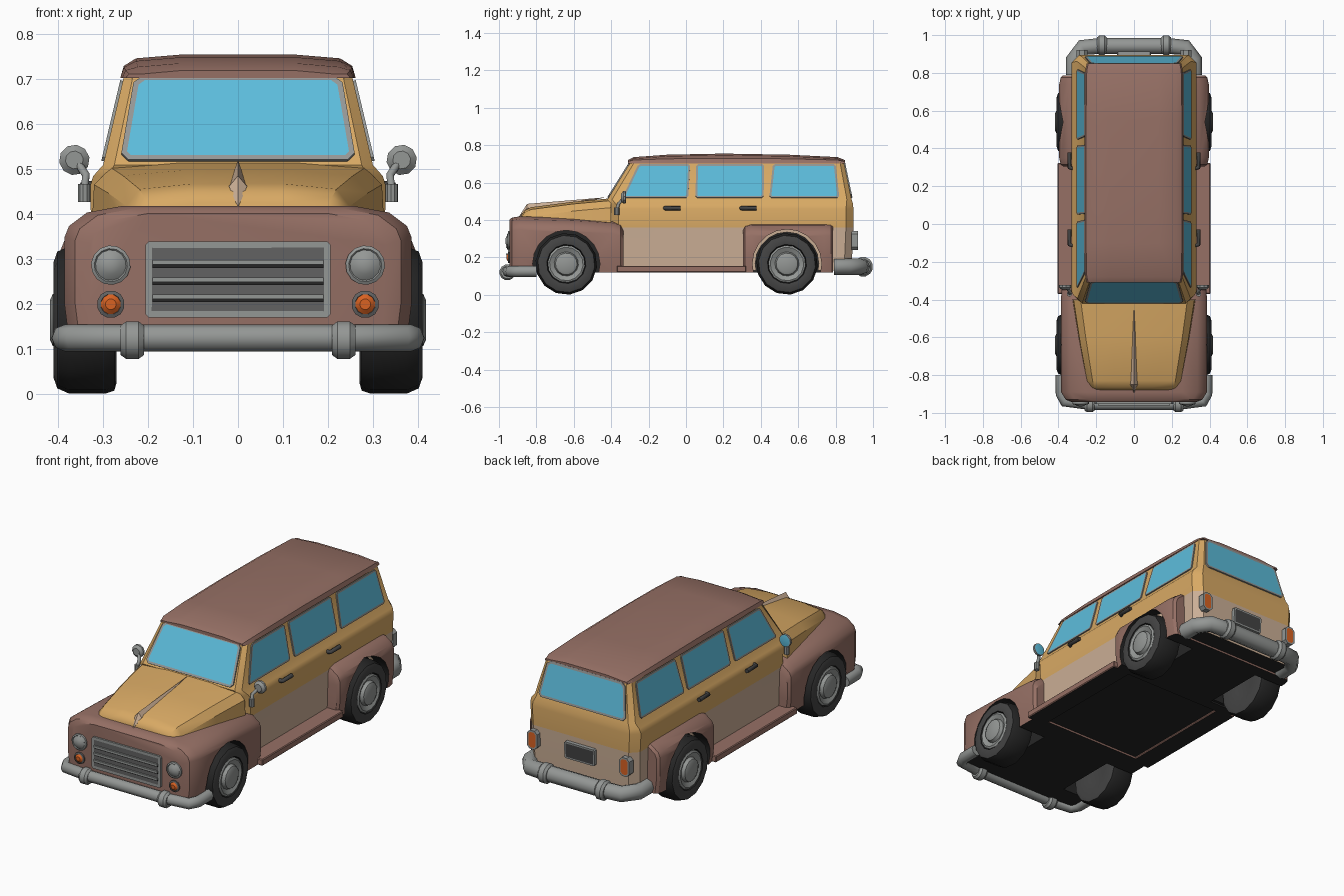
import bpy, bmesh
from math import cos, sin, pi, radians
from mathutils import Vector, Matrix

if "Cube" in bpy.data.objects:
    bpy.data.objects.remove(bpy.data.objects["Cube"])


def material(name, *srgb):
    lin = [((c / 255 + 0.055) / 1.055) ** 2.4 for c in srgb] + [1]
    m = bpy.data.materials.new(name)
    m.use_nodes = True
    m.diffuse_color = lin
    m.node_tree.nodes["Principled BSDF"].inputs["Base Color"].default_value = lin
    return m


brown = material("brown paint", 150, 112, 101)
wood = material("golden wood", 216, 169, 100)
beige = material("beige panel", 203, 175, 150)
glass = material("blue glass", 92, 188, 219)
chrome = material("dull chrome", 148, 151, 149)
grey = material("mid grey", 98, 98, 98)
rubber = material("sidewall grey", 68, 68, 68)
black = material("dark rubber", 38, 38, 38)
orange = material("orange lens", 216, 98, 34)


def finish(name, bm, mats, rule=None):
    bmesh.ops.recalc_face_normals(bm, faces=bm.faces)
    if rule:
        for f in bm.faces:
            f.material_index = rule(f.calc_center_median(), f.normal)
    mesh = bpy.data.meshes.new(name)
    bm.to_mesh(mesh)
    bm.free()
    for m in mats:
        mesh.materials.append(m)
    ob = bpy.data.objects.new(name, mesh)
    bpy.context.collection.objects.link(ob)
    return ob


def loft(name, rings, mats, rule=None):
    bm = bmesh.new()
    rows = [[bm.verts.new(p) for p in r] for r in rings]
    n = len(rows[0])
    for a, b in zip(rows, rows[1:]):
        for i in range(n):
            j = (i + 1) % n
            bm.faces.new((a[i], a[j], b[j], b[i]))
    bm.faces.new(rows[0])
    bm.faces.new(rows[-1])
    return finish(name, bm, mats, rule)


def section(y, half):
    """Closed symmetric cross-section at y from its right half."""
    return [(x, y, z) for x, z in half] + [(-x, y, z) for x, z in reversed(half)]


def lathe(name, centre, axis, profile, mats, seg=14, rule=None):
    """Spin (radius, distance) pairs about an axis through centre."""
    axis = Vector(axis)
    u = axis.orthogonal().normalized()
    v = axis.cross(u)
    c = Vector(centre)
    rings = [[c + axis * d + (u * cos(2 * pi * i / seg) + v * sin(2 * pi * i / seg)) * r
              for i in range(seg)] for r, d in profile]
    return loft(name, rings, mats, rule)


def panel(name, corners, out, cut, thick, inset, frame, fill):
    """Framed plate with clipped corners, standing out of a surface."""
    pts = [Vector(p) for p in corners]
    bm = bmesh.new()
    verts = []
    for i, p in enumerate(pts):
        for q in (pts[i - 1], pts[(i + 1) % len(pts)]):
            verts.append(bm.verts.new(p + (q - p).normalized() * cut))
    f = bm.faces.new(verts)
    f.normal_update()
    if f.normal.dot(Vector(out)) < 0:
        f.normal_flip()
    n = f.normal.copy()
    top = bmesh.ops.extrude_face_region(bm, geom=[f])["geom"]
    bmesh.ops.translate(bm, vec=n * thick, verts=[e for e in top if isinstance(e, bmesh.types.BMVert)])
    face = [e for e in top if isinstance(e, bmesh.types.BMFace)][0]
    bmesh.ops.inset_region(bm, faces=[face], thickness=inset)
    face.material_index = 1
    return finish(name, bm, [frame, fill])


def box(name, lo, hi, mat, bevel=0.0, rule=None, mats=None):
    lo, hi = Vector(lo), Vector(hi)
    bm = bmesh.new()
    bmesh.ops.create_cube(bm, size=1, matrix=Matrix.Translation((lo + hi) / 2) @ Matrix.Diagonal((*(hi - lo), 1)))
    if bevel:
        bmesh.ops.bevel(bm, geom=bm.edges[:], offset=bevel, segments=1, affect='EDGES')
    return finish(name, bm, mats or [mat], rule)


def tube(name, pts, radius, mat):
    cu = bpy.data.curves.new(name, 'CURVE')
    cu.dimensions = '3D'
    cu.bevel_depth, cu.bevel_resolution, cu.use_fill_caps = radius, 2, True
    sp = cu.splines.new('POLY')
    sp.points.add(len(pts) - 1)
    for p, q in zip(sp.points, pts):
        p.co = (*q, 1)
    cu.materials.append(mat)
    ob = bpy.data.objects.new(name, cu)
    bpy.context.collection.objects.link(ob)


def under(c, n):
    return 1 if n.z < -0.9 else 0


FRONT, REAR, AXLE = -0.64, 0.54, 0.165


def cut_wells(ob, y, radius):
    """Carve a pair of dark wheel wells."""
    bm = bmesh.new()
    for s in (1, -1):
        bmesh.ops.create_cone(bm, cap_ends=True, segments=20, radius1=radius, radius2=radius, depth=0.3,
                              matrix=Matrix.Translation((s * 0.36, y, AXLE)) @ Matrix.Rotation(pi / 2, 4, 'Y'))
    cutter = finish("well_cutter", bm, [black, black], lambda c, n: 1)
    cutter.hide_render = True
    mod = ob.modifiers.new("wells", 'BOOLEAN')
    mod.operation, mod.solver, mod.object = 'DIFFERENCE', 'EXACT', cutter
    bpy.context.view_layer.objects.active = ob
    bpy.ops.object.modifier_apply(modifier=mod.name)
    bpy.data.objects.remove(cutter)


# Cabin: stacked rounded rectangles (z, half width, front, back, corner)
def cabin_ring(z, w, f, b, c):
    return [(-w, f + c, z), (c - w, f, z), (w - c, f, z), (w, f + c, z),
            (w, b - c, z), (w - c, b, z), (c - w, b, z), (-w, b - c, z)]


body = loft("cabin_body", [cabin_ring(*r) for r in (
    (0.13, 0.318, -0.40, 0.885, 0.04), (0.36, 0.325, -0.40, 0.895, 0.04), (0.46, 0.33, -0.40, 0.895, 0.04),
    (0.485, 0.322, -0.41, 0.893, 0.035), (0.51, 0.30, -0.42, 0.885, 0.025), (0.71, 0.253, -0.295, 0.843, 0.02))],
    [wood, black, beige], lambda c, n: 1 if n.z < -0.9 else 2 if c.z < 0.36 else 0)
cut_wells(body, REAR, 0.17)

# Roof
loft("roof", [section(y, [(w, 0.703), (w - 0.008, (0.703 + t) / 2), (w - 0.035, t - 0.01), (w / 2, t - 0.002)])
              for y, w, t in ((-0.31, 0.25, 0.722), (-0.28, 0.258, 0.738), (-0.1, 0.262, 0.751), (0.2, 0.262, 0.757),
                              (0.55, 0.262, 0.751), (0.81, 0.258, 0.738), (0.85, 0.25, 0.722))], [brown])

# Hood and its ornament
loft("hood", [section(y, [(w, 0.38), (w * 0.985, t - 0.05), (w * 0.87, t - 0.012), (w * 0.4, t)])
              for y, w, t in ((-0.40, 0.325, 0.516), (-0.60, 0.294, 0.498), (-0.83, 0.252, 0.468),
                              (-0.865, 0.24, 0.45), (-0.88, 0.225, 0.425))], [wood])
bm = bmesh.new()
for p in ((0, -0.43, 0.521), (0.02, -0.85, 0.462), (-0.02, -0.85, 0.462), (0, -0.85, 0.486), (0, -0.895, 0.415)):
    bm.verts.new(p)
bmesh.ops.convex_hull(bm, input=bm.verts)
finish("hood_ornament", bm, [beige])


# Nose with front fenders, and rear fenders (y, half width, top)
def fender_section(y, w, t):
    return section(y, [(w - 0.01, 0.12), (w, 0.2), (w, t - 0.07), (w - 0.01, t - 0.045),
                       (w - 0.05, t - 0.015), (w - 0.13, t)])


nose = loft("nose_and_front_fenders", [fender_section(*r) for r in (
    (-0.943, 0.33, 0.402), (-0.93, 0.362, 0.413), (-0.89, 0.386, 0.419), (-0.6, 0.386, 0.411),
    (-0.39, 0.386, 0.398), (-0.35, 0.383, 0.385), (-0.335, 0.37, 0.36))], [brown, black], under)
cut_wells(nose, FRONT, 0.18)
rear = loft("rear_fenders", [fender_section(*r) for r in (
    (0.305, 0.375, 0.36), (0.315, 0.388, 0.378), (0.35, 0.396, 0.387), (0.74, 0.396, 0.387),
    (0.775, 0.388, 0.385), (0.787, 0.375, 0.378))], [brown, black], under)
cut_wells(rear, REAR, 0.185)

# Windows: surface positions on the sloping cabin walls
def side_x(z):
    return 0.30 - (z - 0.51) * 0.235


def front_y(z):
    return -0.42 + (z - 0.51) * 0.625


def back_y(z):
    return 0.885 - (z - 0.51) * 0.21


LOW, HIGH = 0.518, 0.697
for s, side in ((1, "left"), (-1, "right")):
    for label, a, b, c, d in (("front", -0.34, 0.012, 0.022, -0.255), ("middle", 0.05, 0.415, 0.418, 0.055),
                              ("rear", 0.445, 0.82, 0.80, 0.465)):
        xl, xh = s * side_x(LOW), s * side_x(HIGH)
        panel(f"{side}_{label}_window", [(xl, a, LOW), (xl, b, LOW), (xh, c, HIGH), (xh, d, HIGH)],
              (s, 0, 0), 0.01, 0.006, 0.011, chrome, glass)
for label, wall, out in (("windshield", front_y, -1), ("rear_window", back_y, 1)):
    panel(label, [(-0.262, wall(LOW), LOW), (0.262, wall(LOW), LOW), (0.23, wall(0.705), 0.705),
                  (-0.23, wall(0.705), 0.705)], (0, out, 0), 0.018, 0.007, 0.013, chrome, glass)

# Grille
panel("grille", [(-0.206, -0.935, 0.17), (0.206, -0.935, 0.17), (0.206, -0.935, 0.34), (-0.206, -0.935, 0.34)],
      (0, -1, 0), 0.008, 0.018, 0.016, chrome, grey)
for z in (0.217, 0.255, 0.293):
    box("grille_bar", (-0.19, -0.962, z - 0.005), (0.19, -0.95, z + 0.005), chrome)
    box("grille_bar_gap", (-0.19, -0.957, z - 0.012), (0.19, -0.95, z - 0.005), black)

# Plate holder on the tail
panel("rear_plate", [(-0.09, 0.885, 0.24), (0.09, 0.885, 0.24), (0.09, 0.89, 0.33), (-0.09, 0.89, 0.33)],
      (0, 1, 0), 0.006, 0.022, 0.009, chrome, rubber)

# Parts repeated on both sides
for s, side in ((1, "left"), (-1, "right")):
    for end, y in (("front", FRONT), ("rear", REAR)):
        lathe(f"{side}_{end}_tire", (0, y, AXLE), (s, 0, 0),
              [(0.06, 0.285), (0.14, 0.27), (0.158, 0.275), (0.165, 0.295), (0.165, 0.375), (0.153, 0.402),
               (0.13, 0.41), (0.105, 0.406), (0.1, 0.385)], [black, rubber],
              rule=lambda c, n: 1 if abs(n.x) > 0.6 else 0)
        lathe(f"{side}_{end}_hub", (0, y, AXLE), (s, 0, 0),
              [(0.1, 0.38), (0.1, 0.403), (0.09, 0.408), (0.065, 0.395), (0.058, 0.412), (0.045, 0.418)], [chrome])
    box(f"{side}_running_board", (min(s * 0.29, s * 0.405), -0.37, 0.12), (max(s * 0.29, s * 0.405), 0.322, 0.155),
        brown, 0.004, under, [brown, black])
    lathe(f"{side}_headlight", (s * 0.283, -0.93, 0.287), (0, -1, 0),
          [(0.044, 0), (0.044, 0.022), (0.037, 0.026), (0.034, 0.023), (0.02, 0.033), (0.006, 0.036)], [chrome])
    lathe(f"{side}_turn_signal", (s * 0.283, -0.93, 0.2), (0, -1, 0),
          [(0.031, 0), (0.031, 0.02), (0.023, 0.023), (0.022, 0.021), (0.012, 0.029)], [grey, orange], 12,
          lambda c, n: 1 if c.y < -0.952 and (n.y < -0.5) and abs(c.z - 0.2) + abs(abs(c.x) - 0.283) < 0.026 else 0)
    x = s * 0.275
    panel(f"{side}_tail_light", [(x - 0.03, 0.885, 0.24), (x + 0.03, 0.885, 0.24), (x + 0.03, 0.885, 0.34),
                                 (x - 0.03, 0.885, 0.34)], (0, 1, 0), 0.016, 0.035, 0.01, chrome, orange)
    for y in (-0.075, 0.333):
        tube(f"{side}_door_handle", [(s * 0.325, y - 0.038, 0.463), (s * 0.342, y - 0.034, 0.463),
                                     (s * 0.342, y + 0.045, 0.463)], 0.011, rubber)
    # Wing mirror
    lathe(f"{side}_mirror_base", (s * 0.342, -0.37, 0.427), (0, 0, 1), [(0.014, 0), (0.014, 0.041)], [chrome], 10)
    tube(f"{side}_mirror_arm", [(s * 0.342, -0.37, 0.455), (s * 0.338, -0.36, 0.487), (s * 0.36, -0.33, 0.52)],
         0.009, chrome)
    lathe(f"{side}_mirror_head", (s * 0.364, -0.335, 0.521), (0, 1, 0),
          [(0.02, -0.012), (0.034, 0), (0.034, 0.012), (0.03, 0.013)], [chrome, glass], 10,
          lambda c, n: 1 if n.y > 0.9 and abs(abs(c.x) - 0.364) < 0.01 else 0)
    # Bumper guards
    guard = [(0.034, -0.026), (0.043, -0.014), (0.043, 0.014), (0.034, 0.026)]
    lathe(f"{side}_front_bumper_guard", (s * 0.235, -0.955, 0.12), (1, 0, 0), guard, [chrome], 12)
    lathe(f"{side}_rear_bumper_guard", (s * 0.17, 0.947, 0.15), (1, 0, 0),
          [(r * 1.23, d) for r, d in guard], [chrome], 12)


# Bumpers
def bumper(name, half, radius, z):
    pts = [(x, y, z) for x, y in half]
    tube(name, pts + [(-x, y, z) for x, y, z in reversed(pts)], radius, chrome)


bumper("front_bumper", [(0.385, -0.80), (0.385, -0.90), (0.365, -0.94), (0.23, -0.955)], 0.03, 0.125)
bumper("rear_bumper", [(0.318, 0.79), (0.318, 0.87), (0.27, 0.935), (0.17, 0.943)], 0.043, 0.15)

# Smooth shading with sharp edges kept
bpy.ops.object.select_all(action='DESELECT')
for ob in bpy.context.collection.objects:
    if ob.type == 'MESH':
        ob.select_set(True)
        bpy.context.view_layer.objects.active = ob
bpy.ops.object.shade_smooth_by_angle(angle=radians(32))
